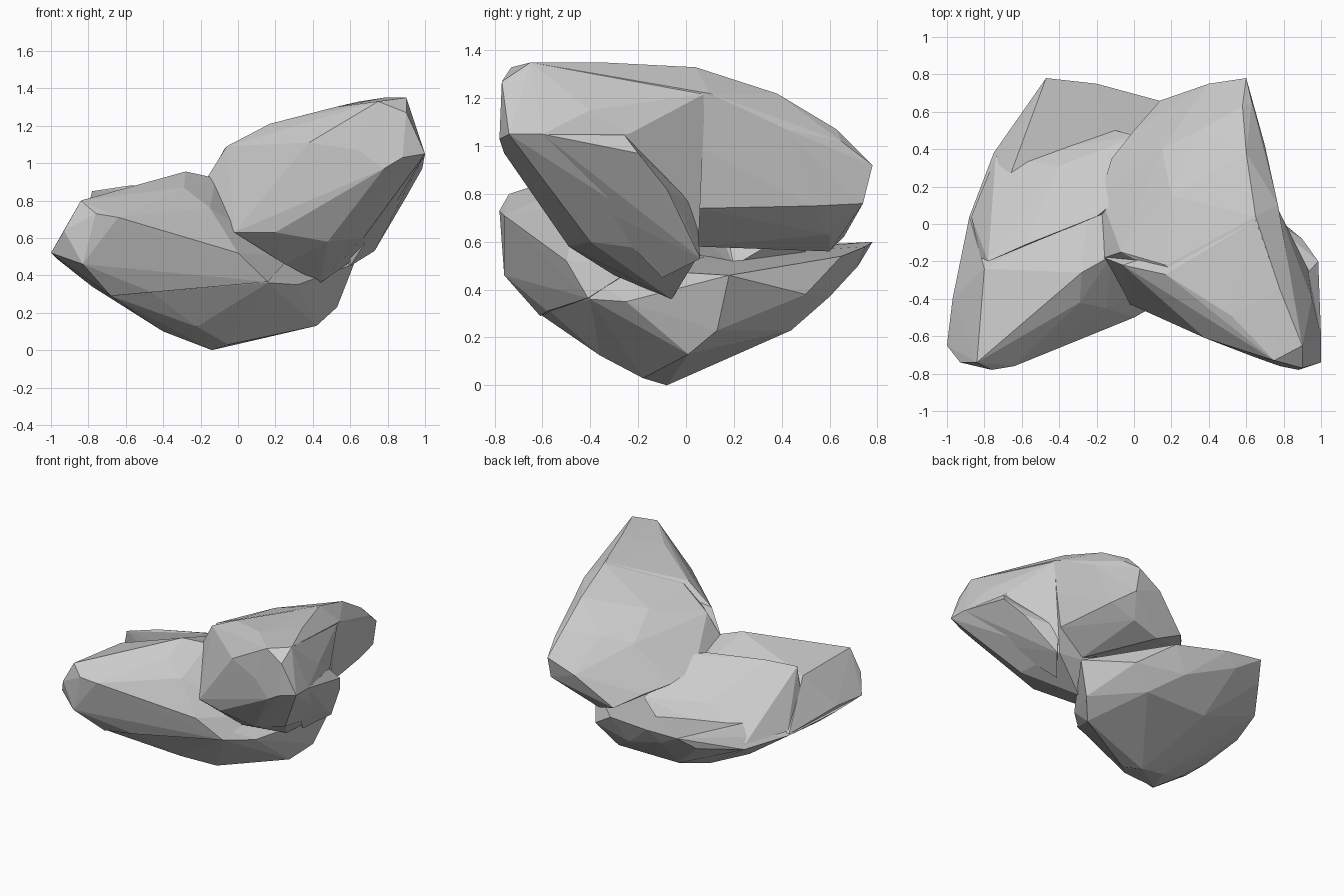
import bpy, bmesh


def hull(name, pts):
    # faceted solid wrapped around its key points
    bm = bmesh.new()
    for p in pts:
        bm.verts.new(p)
    r = bmesh.ops.convex_hull(bm, input=bm.verts[:])
    junk = {g for g in r["geom_interior"] + r["geom_unused"]
            if isinstance(g, bmesh.types.BMVert)}
    bmesh.ops.delete(bm, geom=list(junk), context='VERTS')
    bmesh.ops.recalc_face_normals(bm, faces=bm.faces[:])
    me = bpy.data.meshes.new(name)
    bm.to_mesh(me)
    bm.free()
    ob = bpy.data.objects.new(name, me)
    bpy.context.collection.objects.link(ob)
    return ob


def merge(name, parts):
    # union the overlapping solids into a single skin
    base = parts[0]
    for other in parts[1:]:
        m = base.modifiers.new("join", 'BOOLEAN')
        m.operation, m.solver, m.object = 'UNION', 'EXACT', other
    dg = bpy.context.evaluated_depsgraph_get()
    me = bpy.data.meshes.new_from_object(base.evaluated_get(dg))
    for p in parts:
        bpy.data.objects.remove(p)
    ob = bpy.data.objects.new(name, me)
    bpy.context.collection.objects.link(ob)


# lower lobe: rounded bowl body
body = hull("lower_body", [
    (-.14, -.08, 0), (-.40, -.18, .10), (-.05, -.18, .03), (.42, .01, .13),
    (.53, .13, .23), (.62, .18, .46), (.40, .50, .38), (.17, .65, .54),
    (.25, .44, .23), (-.25, .44, .23), (.05, .60, .37), (-.30, .72, .50),
    (-.47, .78, .60), (-.20, .75, .58), (-.55, .66, .50), (-.75, .38, .44),
    (-.88, .04, .45), (-.90, -.15, .46), (-.97, -.40, .49), (-1, -.65, .52),
    (-.83, -.75, .46), (-.68, -.60, .29), (-.46, -.57, .31), (-.22, -.36, .125),
    (0, -.48, .50), (.16, -.40, .36), (.32, -.25, .35), (-.78, -.45, .34)])

# lower lobe: front fold, flush with the bowl's front
front_fold = hull("lower_front_fold", [
    (-1, -.65, .52), (-.93, -.74, .64), (-.84, -.74, .80), (-.76, -.78, .73),
    (-.64, -.76, .71), (-.83, -.76, .46), (-.68, -.61, .29), (-.46, -.58, .31),
    (-.43, -.62, .70), (-.29, -.42, .87), (-.15, -.45, .76), (0, -.50, .52),
    (.16, -.41, .365), (.28, -.2, .50), (-.28, -.26, .955), (-.12, -.17, .92),
    (-.80, -.24, .77), (-.97, -.40, .53), (-.88, .04, .46), (-.25, .05, .86),
    (-.05, .15, .80)])

# lower lobe: rear fold sloping to a low stepped back edge
rear_fold = hull("lower_rear_fold", [
    (-.78, -.20, .85), (-.58, -.11, .88), (-.20, .04, .89), (-.10, .12, .88),
    (-.40, .31, .67), (.02, .47, .66), (-.10, .50, .56), (-.35, .40, .56),
    (-.74, .36, .47), (-.87, .04, .48), (-.82, -.18, .70), (.15, .20, .50),
    (-.40, 0, .35)])
merge("lower_lobe", [body, front_fold, rear_fold])

# upper lobe: leaf-shaped dome
dome = hull("upper_dome", [
    (.90, -.65, 1.35), (.78, -.35, 1.35), (.65, .04, 1.33), (.60, .38, 1.22),
    (.58, .63, 1.07), (.60, .78, .92), (.63, .65, 1.02), (.70, .42, 1.07),
    (.77, .10, 1.22), (.60, .74, .76), (.40, .75, .83), (.14, .66, .62),
    (0, .50, .70), (-.12, .35, .75), (-.18, .15, .81), (-.16, -.18, .92),
    (-.07, -.15, 1.08), (.17, -.22, 1.20), (.50, -.45, 1.29), (.20, .15, 1.15),
    (.15, .40, 1.00), (.35, .50, 1.05), (.66, .30, .83), (.50, .60, .63),
    (.30, .60, .56), (.35, .28, .62), (.70, .05, .74), (.50, .05, .58),
    (.25, -.35, .90), (.64, .53, .75)])

# upper lobe: blunt rounded front end
front = hull("upper_front", [
    (.90, -.65, 1.35), (.75, -.73, 1.33), (.90, -.77, 1.27), (1, -.74, 1.05),
    (1, -.60, 1.05), (.88, -.78, 1.03), (.64, -.71, 1.07), (.78, -.35, 1.35),
    (.65, .02, 1.33), (.77, .08, 1.22), (.52, -.49, 1.30), (.17, -.27, 1.21),
    (-.06, -.22, 1.09), (-.16, -.18, .93), (-.02, -.43, .63), (.20, -.50, .63),
    (.38, -.61, 1.11), (.48, -.49, .58), (.67, -.40, .60), (.25, -.30, .46),
    (.44, -.06, .36), (.70, .05, .54), (.93, -.24, 1.05), (.10, .05, .60),
    (.95, -.40, 1.15), (.78, -.76, .97)])

# upper lobe: thin projecting side lip
lip = hull("upper_side_lip", [
    (1, -.60, 1.05), (.985, -.20, .97), (.93, -.26, 1.05), (.90, -.08, .82),
    (.80, .0, .68), (.73, .06, .53), (.60, -.10, .45), (.80, -.40, .76),
    (.60, -.2, .9), (.70, .04, .75)])
merge("upper_lobe", [dome, front, lip])
